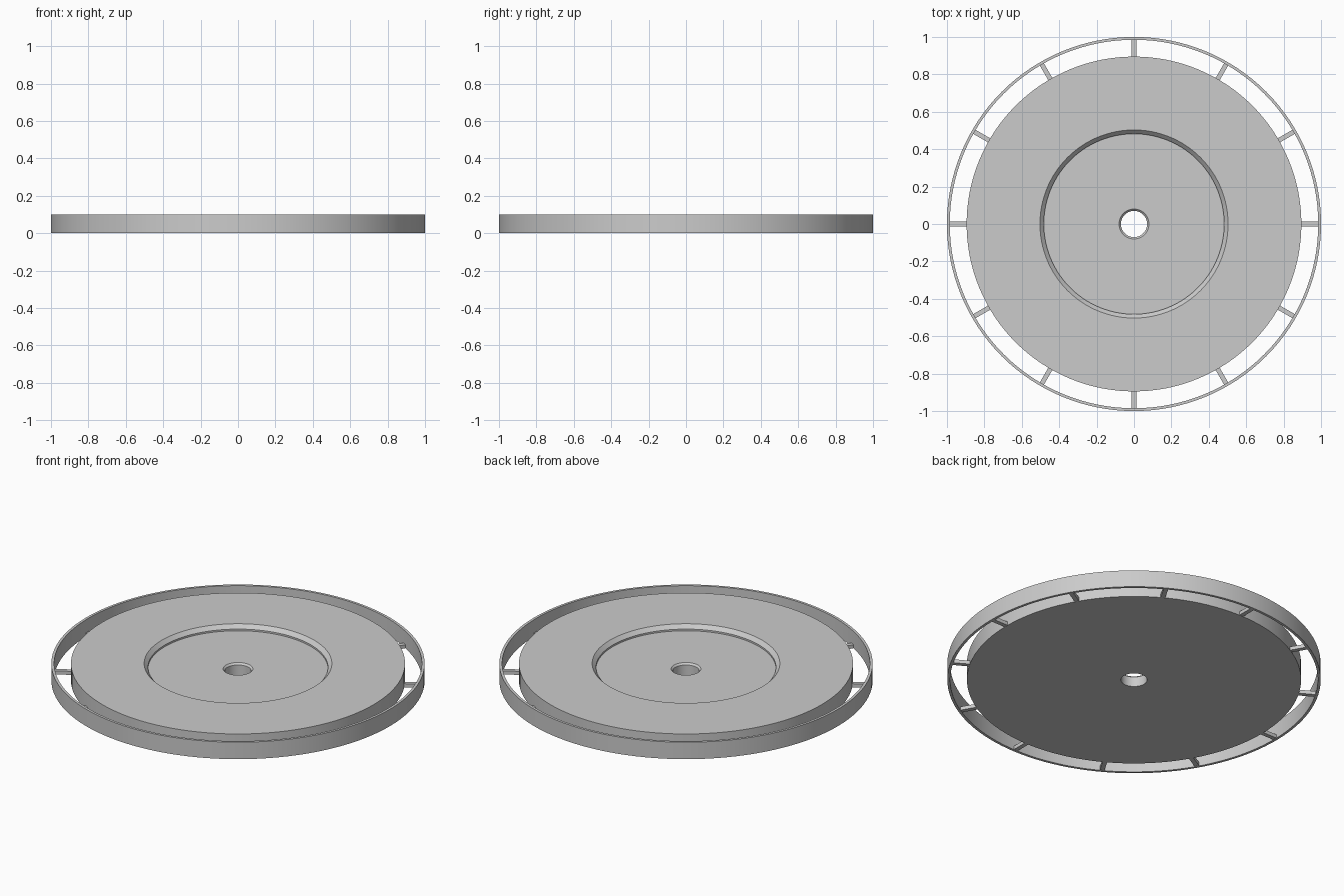
import bpy
import bmesh
from math import cos, sin, pi, radians
from mathutils import Matrix

cube = bpy.data.objects.get("Cube")
if cube:
    bpy.data.objects.remove(cube, do_unlink=True)

SIDES = 128
HEIGHT = 0.1

grey = bpy.data.materials.new("plain grey")
grey.use_nodes = True
colour = (0.6, 0.6, 0.6, 1)
grey.diffuse_color = colour
grey.node_tree.nodes["Principled BSDF"].inputs["Base Color"].default_value = colour


def finish(name, bm):
    bmesh.ops.recalc_face_normals(bm, faces=bm.faces)
    mesh = bpy.data.meshes.new(name)
    bm.to_mesh(mesh)
    bm.free()
    mesh.materials.append(grey)
    obj = bpy.data.objects.new(name, mesh)
    bpy.context.collection.objects.link(obj)
    return obj


def revolve(name, profile):
    """Turn a closed (radius, height) profile around the z axis."""
    bm = bmesh.new()
    rings = []
    for i in range(SIDES):
        a = 2 * pi * i / SIDES
        rings.append([bm.verts.new((r * cos(a), r * sin(a), z)) for r, z in profile])
    n = len(profile)
    for i, ring in enumerate(rings):
        after = rings[(i + 1) % SIDES]
        for j in range(n):
            k = (j + 1) % n
            bm.faces.new((ring[j], after[j], after[k], ring[k]))
    obj = finish(name, bm)
    bpy.ops.object.select_all(action="DESELECT")
    obj.select_set(True)
    bpy.context.view_layer.objects.active = obj
    bpy.ops.object.shade_smooth_by_angle(angle=radians(25))
    return obj


# Main disc with a stepped recess and a chamfered centre hole
revolve("disc", [
    (0.07, 0), (0.895, 0), (0.895, HEIGHT), (0.503, HEIGHT),
    (0.482, 0.078), (0.482, 0.068), (0.08, 0.068), (0.07, 0.058),
])

# Thin outer hoop
revolve("outer_ring", [(0.985, 0), (1, 0), (1, HEIGHT), (0.985, HEIGHT)])

# Twelve short spokes near the bottom, joining disc and hoop
bm = bmesh.new()
for i in range(12):
    placement = (Matrix.Rotation(i * pi / 6, 4, "Z")
                 @ Matrix.Translation((0.94, 0, 0.0115))
                 @ Matrix.Diagonal((0.1, 0.025, 0.021, 1)))
    bmesh.ops.create_cube(bm, size=1, matrix=placement)
finish("spokes", bm)
